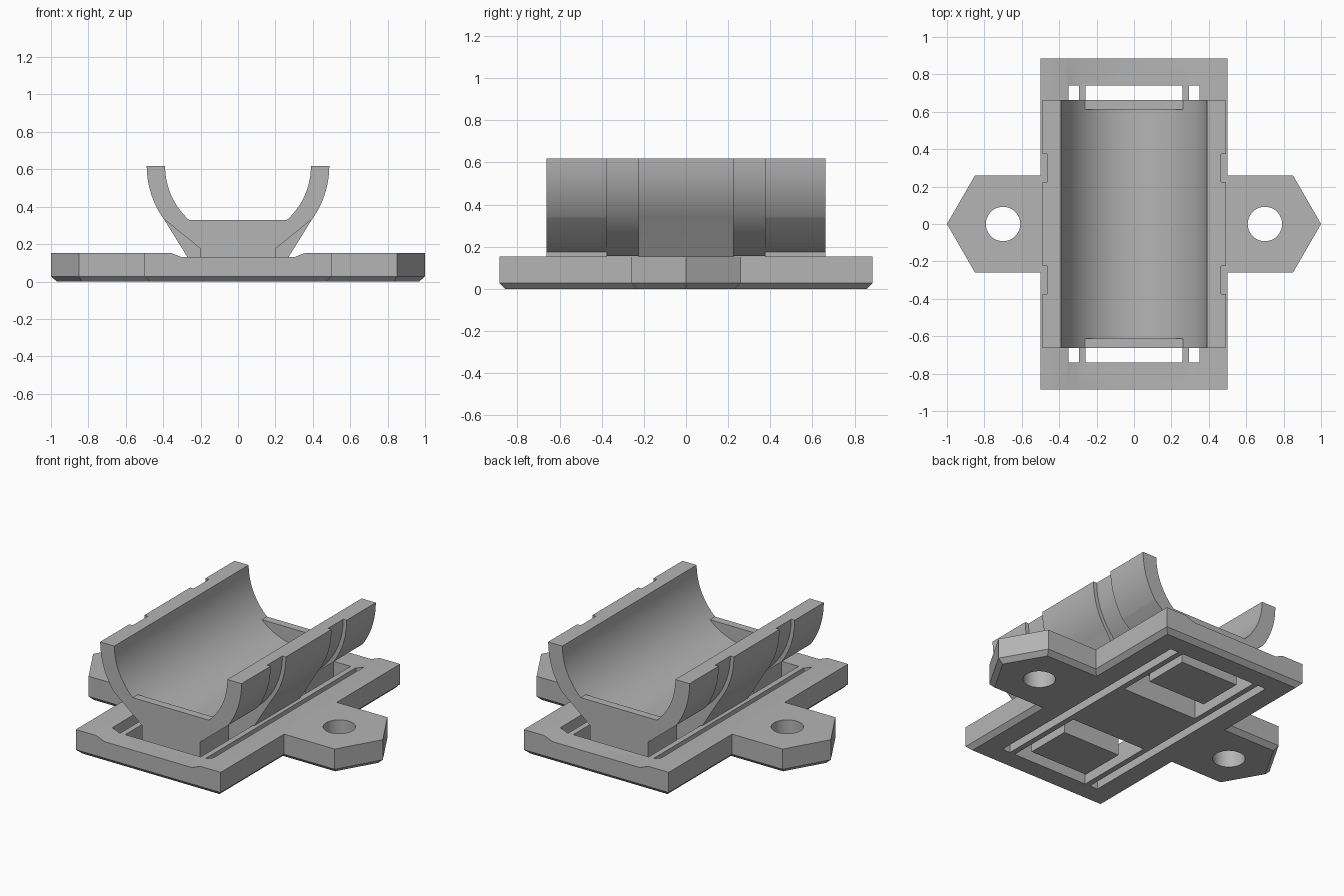
import bpy, bmesh
from math import sin, cos, pi, asin

old = bpy.data.objects.get("Cube")
if old:
    bpy.data.objects.remove(old, do_unlink=True)

grey = bpy.data.materials.new("plain grey")
grey.use_nodes = True
colour = (0.46, 0.46, 0.46, 1)
grey.diffuse_color = colour
grey.node_tree.nodes["Principled BSDF"].inputs["Base Color"].default_value = colour

# Main sizes
PLATE_TOP, CHANNEL_Z = 0.153, 0.13
AXIS_Z, INNER_R, OUTER_R, GROOVE_R = 0.618, 0.39, 0.488, 0.464
END_Y, GROOVE_OUT, GROOVE_IN = 0.662, 0.375, 0.225
STEPS = 28


def finish(bm, name):
    bmesh.ops.recalc_face_normals(bm, faces=bm.faces)
    mesh = bpy.data.meshes.new(name)
    bm.to_mesh(mesh)
    bm.free()
    obj = bpy.data.objects.new(name, mesh)
    bpy.context.collection.objects.link(obj)
    mesh.materials.append(grey)
    return obj


def extrude(name, points, offset, chamfer=0):
    """Solid from a planar outline; optional chamfer round the starting face."""
    bm = bmesh.new()
    face = bm.faces.new([bm.verts.new(p) for p in points])
    edges = list(face.edges)
    new = bmesh.ops.extrude_face_region(bm, geom=[face], use_keep_orig=True)["geom"]
    bmesh.ops.translate(bm, vec=offset, verts=[v for v in new if isinstance(v, bmesh.types.BMVert)])
    bmesh.ops.recalc_face_normals(bm, faces=bm.faces)
    if chamfer:
        bmesh.ops.bevel(bm, geom=edges, offset=chamfer, segments=1, affect='EDGES')
    return finish(bm, name)


def along_y(name, profile, y0, y1):
    return extrude(name, [(x, y0, z) for x, z in profile], (0, y1 - y0, 0))


def box(name, x0, x1, y0, y1, z0, z1):
    return along_y(name, [(x0, z0), (x1, z0), (x1, z1), (x0, z1)], y0, y1)


def cut(target, cutter):
    mod = target.modifiers.new("cut", 'BOOLEAN')
    mod.operation, mod.solver, mod.object = 'DIFFERENCE', 'EXACT', cutter
    bpy.context.view_layer.objects.active = target
    bpy.ops.object.modifier_apply(modifier=mod.name)
    bpy.data.objects.remove(cutter, do_unlink=True)


def smooth(obj):
    bpy.ops.object.select_all(action='DESELECT')
    obj.select_set(True)
    bpy.context.view_layer.objects.active = obj
    bpy.ops.object.shade_smooth_by_angle(angle=pi / 6)


def arc(radius, a0, a1):
    """Points round the tube axis; angle measured downwards from the rim."""
    for i in range(STEPS + 1):
        a = a0 + (a1 - a0) * i / STEPS
        yield (radius * cos(a), AXIS_Z - radius * sin(a))


def mirrored(half):
    return half + [(-x, z) for x, z in reversed(half) if x > 1e-5]


def cradle_profile(radius, stop_z, foot):
    """Trough section: inner arc, rim, outer arc down to stop_z, then the foot."""
    half = [(0, AXIS_Z - INNER_R)] + list(arc(INNER_R, pi / 2, 0))[1:]
    half += list(arc(radius, 0, asin((AXIS_Z - stop_z) / radius))) + foot
    return mirrored(half)


# Base plate with pointed ears and chamfered underside
quarter = [(0.5, -0.885), (0.5, -0.26), (0.85, -0.26), (1, 0)]
right = quarter + [(x, -y) for x, y in reversed(quarter[:-1])]
outline = right + [(-x, y) for x, y in reversed(right)]
plate = extrude("base_plate", [(x, y, 0) for x, y in outline], (0, 0, PLATE_TOP), 0.027)

# Shallow channel along the top
cut(plate, along_y("channel_cutter", mirrored(
    [(0.30, CHANNEL_Z), (0.30 + 0.06, PLATE_TOP), (0.36, 0.3)]), -1, 1))

for s in (-1, 1):
    # Strap windows, long relief slots and ear screw holes
    cut(plate, box("window_cutter", -0.26, 0.26, min(s * GROOVE_IN, s * 0.74),
                   max(s * GROOVE_IN, s * 0.74), -0.1, 0.3))
    cut(plate, box("slot_cutter", min(s * 0.295, s * 0.35), max(s * 0.295, s * 0.35),
                   -0.74, 0.74, -0.1, 0.3))
    ring = [(s * 0.7 + 0.092 * cos(2 * pi * i / 48), 0.092 * sin(2 * pi * i / 48), -0.1)
            for i in range(48)]
    cut(plate, extrude("hole_cutter", ring, (0, 0, 0.5)))
smooth(plate)

# Trough sections: middle saddle, strap grooves and ends with standing feet
saddle = cradle_profile(OUTER_R, 0.33, [(0.27, CHANNEL_Z), (0.25, 0.12)])
groove = cradle_profile(GROOVE_R, 0.27, [(0.17, 0.155)])
end = cradle_profile(OUTER_R, 0.335, [(0.2, 0.175), (0.2, 0.005)])
smooth(along_y("cradle_saddle", saddle, -GROOVE_IN, GROOVE_IN))
lip_a = asin((AXIS_Z - 0.33) / INNER_R)
lip = list(arc(INNER_R, lip_a, pi - lip_a))
for s, side in ((-1, "front"), (1, "back")):
    smooth(along_y(side + "_strap_groove", groove, s * GROOVE_IN, s * GROOVE_OUT))
    smooth(along_y(side + "_cradle_end", end, s * GROOVE_OUT, s * END_Y))
    # Low stop closing the bottom of the trough
    smooth(along_y(side + "_end_stop", lip, s * 0.612, s * END_Y))
